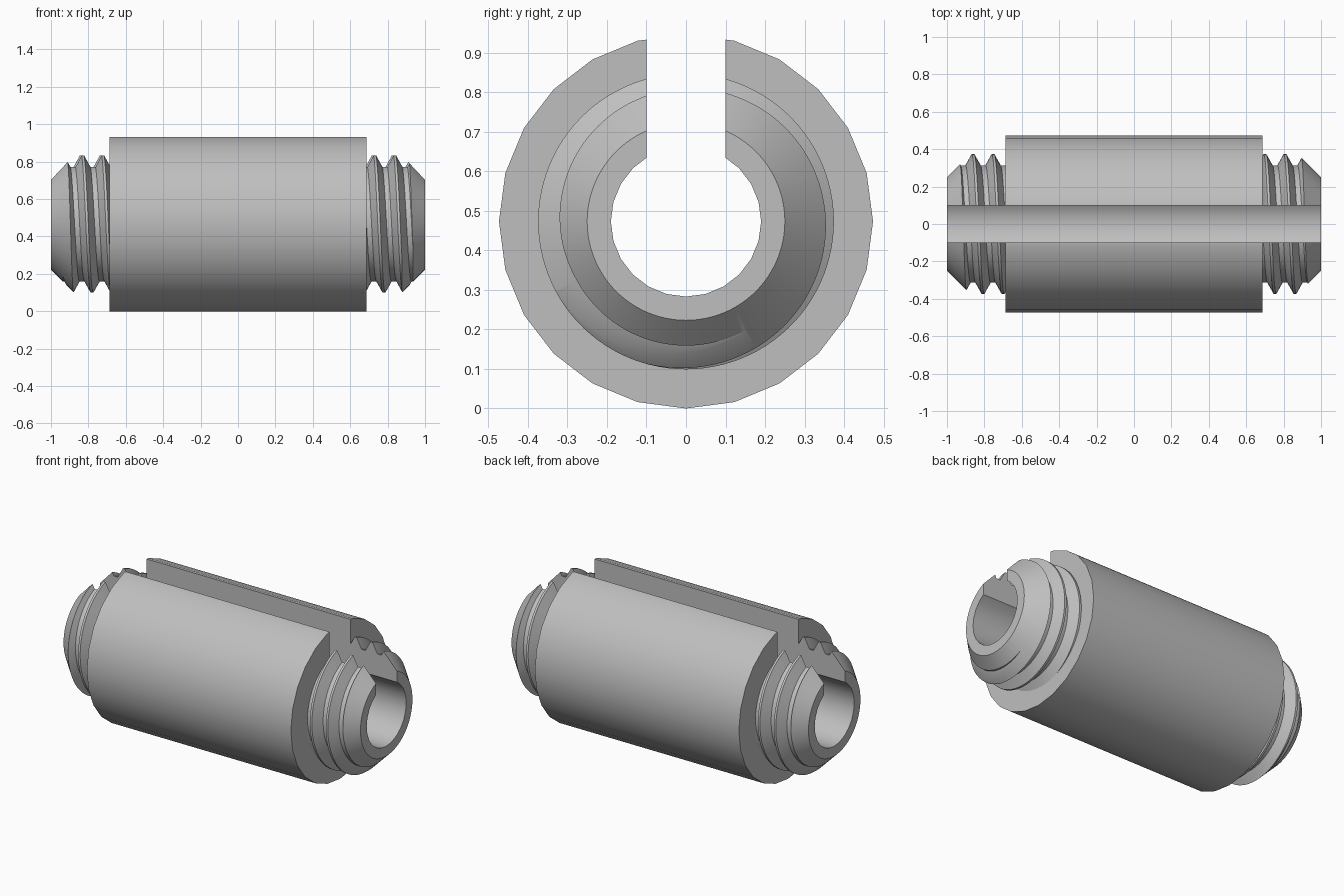
import bpy
import bmesh
from math import sin, cos, pi

default = bpy.data.objects.get("Cube")
if default:
    bpy.data.objects.remove(default, do_unlink=True)

# Main sizes
AXIS_Z = 0.473
BODY_R, BODY_HALF = 0.473, 0.687
BORE_R, TIP_R = 0.19, 0.25
SLOT_W = 0.2
PITCH, CREST_R, ROOT_R = 0.107, 0.374, 0.314
FIRST_CREST = 0.727
STEPS = 96

steel = bpy.data.materials.new("grey steel")
steel.use_nodes = True
grey = (0.52, 0.52, 0.52, 1)
steel.diffuse_color = grey
steel.node_tree.nodes["Principled BSDF"].inputs["Base Color"].default_value = grey


def cone_x(name, r1, r2, x1, x2, sides):
    """Cylinder or cone lying along x."""
    bpy.ops.mesh.primitive_cone_add(
        vertices=sides, radius1=r1, radius2=r2, depth=x2 - x1,
        location=((x1 + x2) / 2, 0, AXIS_Z), rotation=(0, pi / 2, 0))
    obj = bpy.context.object
    obj.name = name
    return obj


def select(obj):
    bpy.ops.object.select_all(action='DESELECT')
    obj.select_set(True)
    bpy.context.view_layer.objects.active = obj


def cut(obj, tool, operation='DIFFERENCE'):
    select(obj)
    mod = obj.modifiers.new("cut", 'BOOLEAN')
    mod.operation, mod.object, mod.solver = operation, tool, 'EXACT'
    bpy.ops.object.modifier_apply(modifier=mod.name)


def finish(obj):
    obj.data.materials.clear()
    obj.data.materials.append(steel)
    select(obj)
    bpy.ops.object.shade_smooth_by_angle(angle=pi / 6)


def thread_profile():
    """Trapezoid teeth along x, closed by an inner edge inside the bore."""
    pts = []
    for k in range(-2, 4):
        c = FIRST_CREST + k * PITCH
        for dx, r in ((-0.375, ROOT_R), (-0.0625, CREST_R),
                      (0.0625, CREST_R), (0.375, ROOT_R)):
            pts.append((c + dx * PITCH, r))
    inner = BORE_R - 0.04
    return [(pts[0][0], inner)] + pts + [(pts[-1][0], inner)]


def thread_solid(name):
    """Sweep the profile along one helical turn, its ends inside the slot."""
    bm = bmesh.new()
    rings = []
    for i in range(STEPS + 1):
        a = 0.1 + (2 * pi - 0.2) * i / STEPS
        rings.append([bm.verts.new((x + PITCH * a / (2 * pi), -r * sin(a),
                                    AXIS_Z + r * cos(a)))
                      for x, r in thread_profile()])
    n = len(rings[0])
    for a, b in zip(rings, rings[1:]):
        for j in range(n):
            k = (j + 1) % n
            bm.faces.new((a[j], a[k], b[k], b[j]))
    bm.faces.new(rings[0])
    bm.faces.new(rings[-1])
    bmesh.ops.recalc_face_normals(bm, faces=bm.faces)
    mesh = bpy.data.meshes.new(name)
    bm.to_mesh(mesh)
    bm.free()
    obj = bpy.data.objects.new(name, mesh)
    bpy.context.collection.objects.link(obj)
    return obj


# Cutters: bore, top slot, and the bevelled envelope of a threaded end
bore = cone_x("bore_cutter", BORE_R, BORE_R, -1.3, 1.3, 24)
bpy.ops.mesh.primitive_cube_add(size=1, location=(0, 0, AXIS_Z + 0.5))
slot = bpy.context.object
slot.name = "slot_cutter"
slot.scale = (2.8, SLOT_W, 1)
envelope = cone_x("end_envelope", TIP_R + 1 - BODY_HALF, TIP_R, BODY_HALF, 1, STEPS)
bpy.context.view_layer.update()

# Central sleeve
body = cone_x("slotted_sleeve", BODY_R, BODY_R, -BODY_HALF, BODY_HALF, 24)
cut(body, bore)
cut(body, slot)
finish(body)

# Threaded end, trimmed to its bevelled tip
left_end = thread_solid("left_threaded_end")
cut(left_end, envelope, 'INTERSECT')
cut(left_end, bore)
cut(left_end, slot)
finish(left_end)

# Opposite end: same thread turned half a turn about z
right_end = left_end.copy()
right_end.name = "right_threaded_end"
right_end.rotation_euler.z = pi
bpy.context.collection.objects.link(right_end)

for tool in (bore, slot, envelope):
    bpy.data.objects.remove(tool, do_unlink=True)
